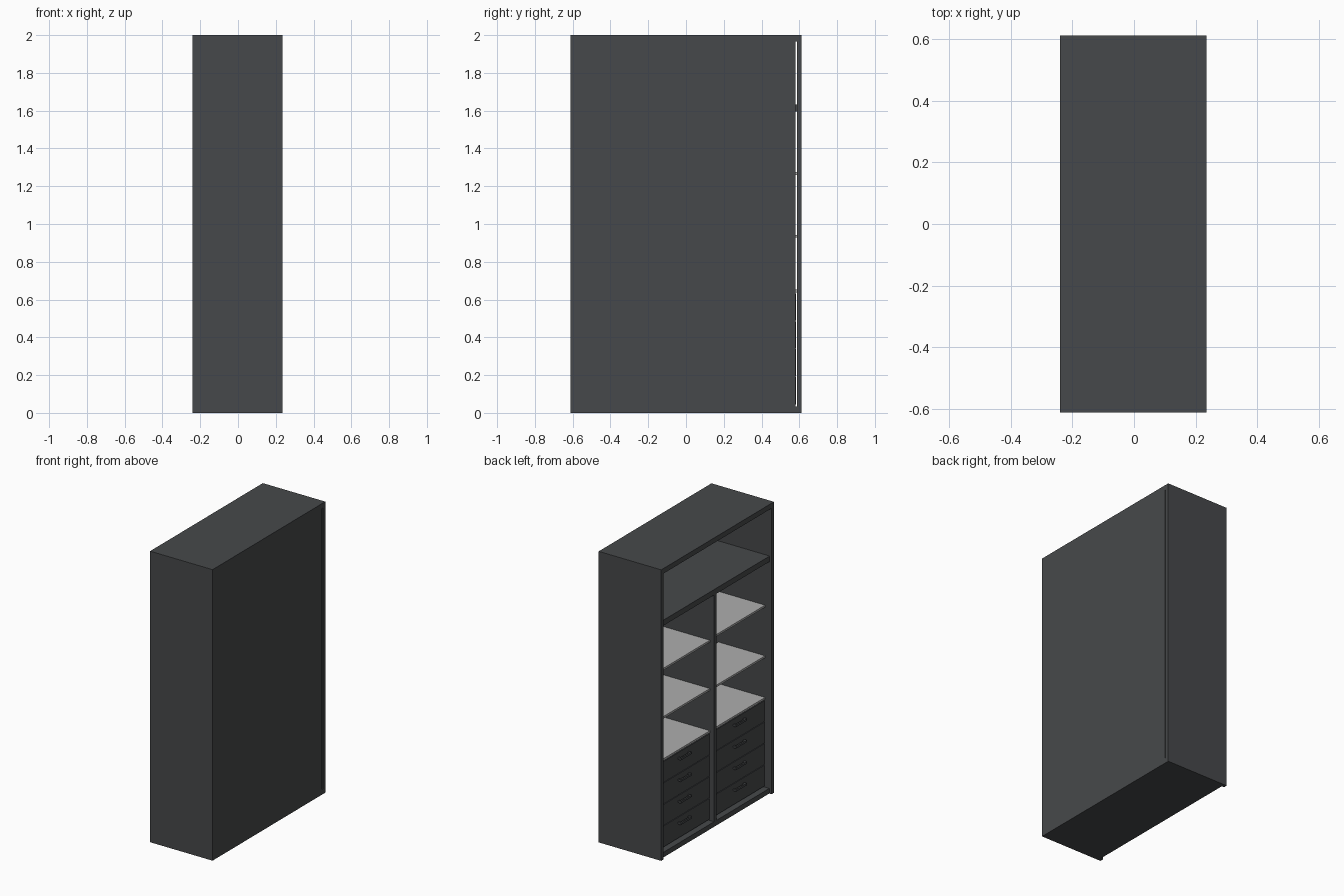
import bpy

if "Cube" in bpy.data.objects:
    bpy.data.objects.remove(bpy.data.objects["Cube"])


def material(name, color):
    m = bpy.data.materials.new(name)
    m.diffuse_color = (*color, 1)
    m.use_nodes = True
    m.node_tree.nodes["Principled BSDF"].inputs["Base Color"].default_value = m.diffuse_color
    return m


DARK = material("dark_board", (0.062, 0.066, 0.069))
LIGHT = material("light_board", (0.42, 0.42, 0.42))


def board(name, x, y, z, mat=DARK):
    """Box given by (min, max) along every axis."""
    bpy.ops.mesh.primitive_cube_add(
        size=1, location=[(a + b) / 2 for a, b in (x, y, z)])
    o = bpy.context.object
    o.name = name
    o.scale = [b - a for a, b in (x, y, z)]
    bpy.ops.object.transform_apply(location=False, rotation=False, scale=True)
    o.data.materials.append(mat)
    return o


XF, XB = -0.24, 0.235      # open face and closed rear
W, T = 0.612, 0.025        # half width and board thickness
IN = W - T                 # inner half width
BACK = XB - 0.03           # inner face of the rear panel
FRONT = -0.19              # front of shelves and drawers

# Carcass: sides, top, base, rear panel with a narrow slit along one edge
board("side_panel_right", (XF, XB), (-W, -IN), (0, 2))
board("side_panel_left", (XF, XB), (IN, W), (0, 2))
board("top_panel", (XF, XB), (-IN, IN), (1.965, 2))
board("base_panel", (-0.222, XB), (-IN, IN), (0, 0.035))
board("rear_panel", (BACK, XB), (-IN, IN - 0.008), (0.035, 1.965))

# Full-width upper shelf and central divider
board("upper_shelf", (-0.225, BACK), (-IN, IN), (1.595, 1.633))
board("divider", (-0.222, BACK), (-0.0125, 0.0125), (0.035, 1.595))


def drawer(y0, y1, z0, z1):
    """Drawer front, open tray behind it and a bar handle."""
    board("drawer_front", (FRONT, FRONT + 0.018), (y0, y1), (z0, z1))
    xs, zs = (FRONT + 0.018, 0.15), (z0 + 0.015, z1 - 0.03)
    board("drawer_bottom", xs, (y0 + 0.01, y1 - 0.01), (zs[0], zs[0] + 0.01))
    for a in (y0 + 0.01, y1 - 0.022):
        board("drawer_side", xs, (a, a + 0.012), zs)
    board("drawer_rear", (0.138, 0.15), (y0 + 0.01, y1 - 0.01), zs)
    mid, zh = (y0 + y1) / 2, z1 - 0.04
    board("drawer_handle", (FRONT - 0.022, FRONT - 0.012),
          (mid - 0.06, mid + 0.06), (zh - 0.007, zh + 0.007))
    for s in (-1, 1):
        c = mid + s * 0.053
        board("handle_post", (FRONT - 0.012, FRONT),
              (c - 0.006, c + 0.006), (zh - 0.006, zh + 0.006))


# Two columns: three light shelves above four drawers
for y0, y1, tops in ((0.0125, IN, (0.652, 0.942, 1.274)),
                     (-IN, -0.0125, (0.652, 0.938, 1.286))):
    for z in tops:
        board("light_shelf", (FRONT, 0.165), (y0, y1), (z - 0.014, z), LIGHT)
    for i in range(4):
        z = 0.045 + i * 0.148
        drawer(y0 + 0.004, y1 - 0.004, z, z + 0.144)
